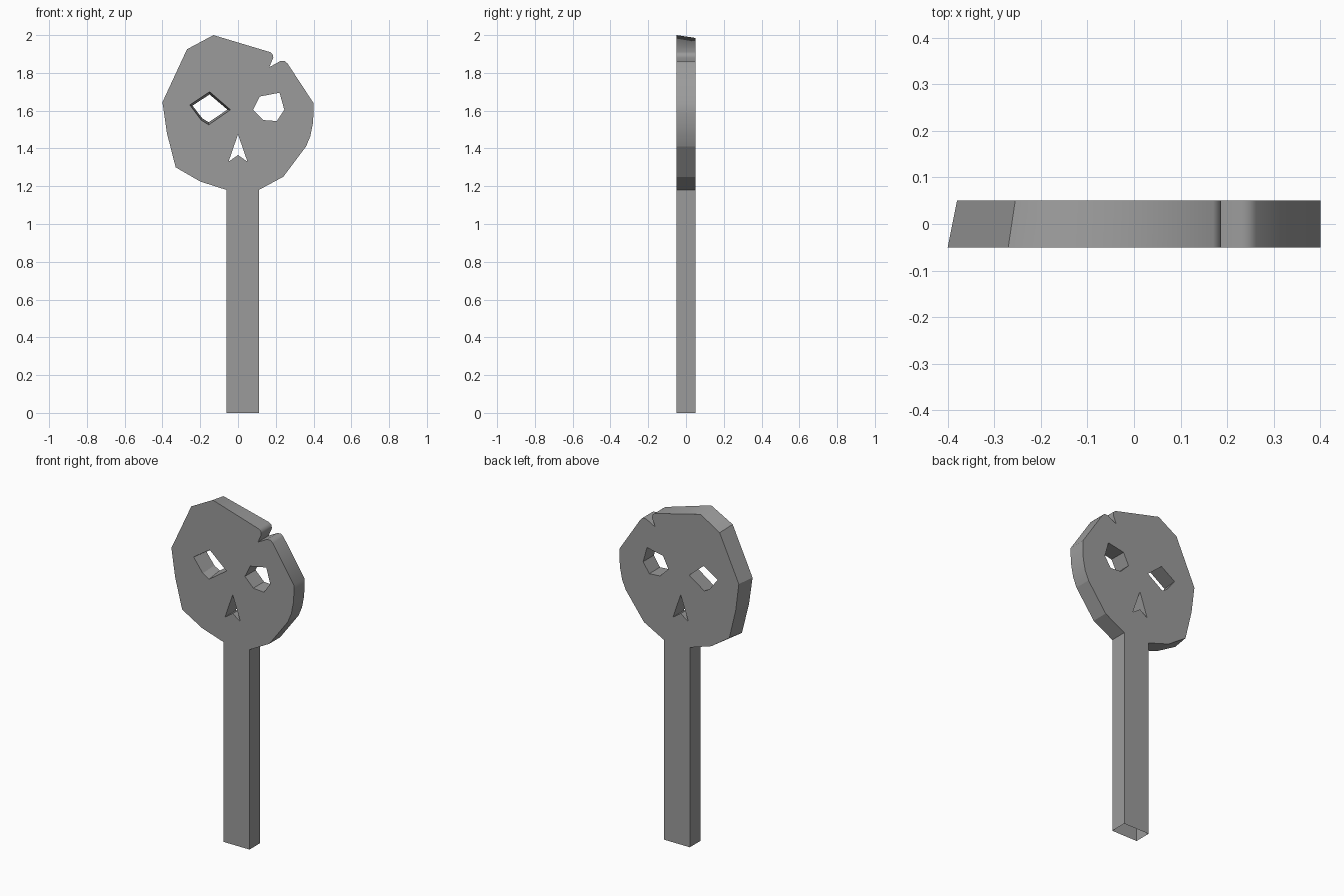
import bpy, bmesh
from mathutils import Vector
from mathutils.geometry import tessellate_polygon

if "Cube" in bpy.data.objects:
    bpy.data.objects.remove(bpy.data.objects["Cube"])

D = 0.05  # half thickness

# head and stick outline, anticlockwise from the bottom left of the stick (x, z)
outline = [(-0.06, 0), (0.11, 0), (0.11, 1.18), (0.24, 1.25), (0.36, 1.41),
           (0.383, 1.465), (0.396, 1.53), (0.40, 1.585), (0.40, 1.64),
           (0.262, 1.85), (0.248, 1.863), (0.225, 1.863), (0.165, 1.83),
           (0.187, 1.88), (0.183, 1.9), (0.17, 1.91),
           (-0.13, 2.0), (-0.27, 1.925), (-0.40, 1.645), (-0.376, 1.48),
           (-0.33, 1.30), (-0.20, 1.225), (-0.06, 1.18)]
rounded = {5, 6, 7, 8, 9, 10, 11, 13, 14, 15, 16}  # softly shaded corners
left_eye = [(-0.15, 1.70), (-0.255, 1.63), (-0.195, 1.55), (-0.155, 1.525), (-0.04, 1.605)]
right_eye = [(0.22, 1.695), (0.115, 1.675), (0.08, 1.605), (0.135, 1.55), (0.205, 1.545), (0.245, 1.605)]
nose = [(0, 1.475), (-0.05, 1.33), (0, 1.365), (0.05, 1.33)]

# the back is slightly tapered at the upper left and inside the left eye
taper = {(-0.13, 2.0): (-0.13, 1.985), (-0.27, 1.925): (-0.255, 1.91),
         (-0.40, 1.645): (-0.38, 1.64), (-0.376, 1.48): (-0.36, 1.48),
         (-0.33, 1.30): (-0.318, 1.305)}
for x, z in left_eye:
    taper[(x, z)] = (-0.155 + (x + 0.155) * 0.86, 1.61 + (z - 1.61) * 0.84)

loops = [outline, left_eye, right_eye, nose]
bm = bmesh.new()
front, back, soft = [], [], []
for loop in loops:
    f = [bm.verts.new((x, -D, z)) for x, z in loop]
    b = [bm.verts.new((x, D, z)) for x, z in (taper.get(p, p) for p in loop)]
    n = len(loop)
    for i in range(n):
        if loop is outline and i == 0:
            continue  # the stick is open underneath
        j = (i + 1) % n
        bm.faces.new((f[i], f[j], b[j], b[i]))
    if loop is outline:
        soft = [bm.edges.get((f[i], b[i])) for i in rounded]
    front += f
    back += b

# front and back faces with the holes left open
tris = tessellate_polygon([[Vector((x, z, 0)) for x, z in lp] for lp in loops])
flat = [bm.faces.new([side[k] for k in t]) for side in (front, back) for t in tris]
bmesh.ops.recalc_face_normals(bm, faces=bm.faces[:])

# smooth only across the rounded corners
for face in bm.faces:
    face.smooth = True
for edge in bm.edges:
    inside = all(fc in flat for fc in edge.link_faces)
    edge.smooth = inside or edge in soft

mesh = bpy.data.meshes.new("skull_on_stick")
bm.to_mesh(mesh)
bm.free()
obj = bpy.data.objects.new("skull_on_stick", mesh)
bpy.context.collection.objects.link(obj)

# dark grey
mat = bpy.data.materials.new("dark_grey")
mat.diffuse_color = (0.33, 0.33, 0.33, 1)
mat.use_nodes = True
mat.node_tree.nodes["Principled BSDF"].inputs["Base Color"].default_value = mat.diffuse_color
mesh.materials.append(mat)
